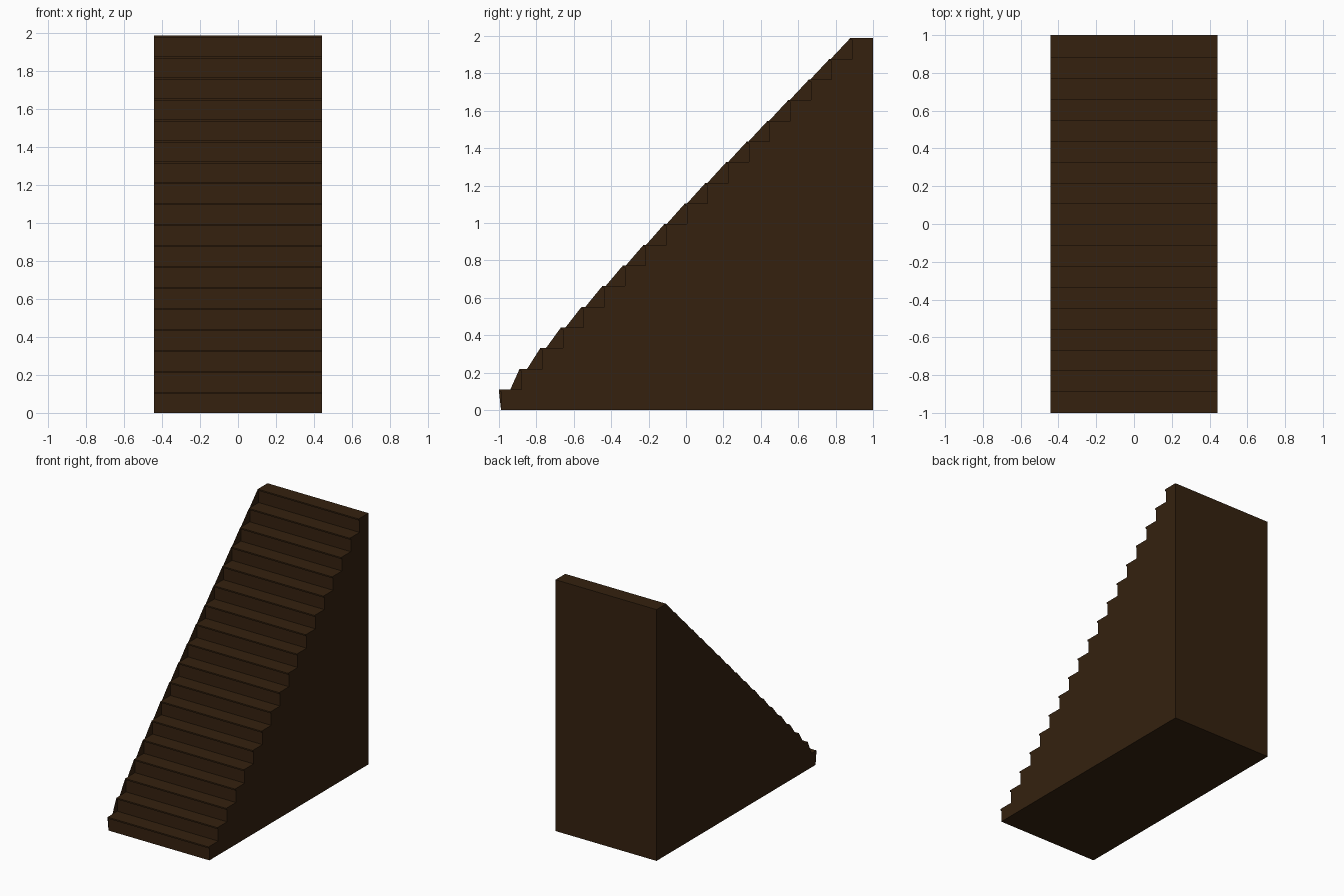
import bpy

if "Cube" in bpy.data.objects:
    bpy.data.objects.remove(bpy.data.objects["Cube"])

STEPS = 18
P = 2 / 18.1          # rise and going of one step
N = 0.1 * P           # overhang and thickness of the nosing
HW = 0.442            # half width

wood = bpy.data.materials.new("dark brown wood")
wood.diffuse_color = (0.035, 0.0155, 0.0048, 1)
wood.use_nodes = True
wood.node_tree.nodes["Principled BSDF"].inputs["Base Color"].default_value = wood.diffuse_color


def make(name, verts, faces):
    me = bpy.data.meshes.new(name)
    me.from_pydata(verts, [], faces)
    me.materials.append(wood)
    ob = bpy.data.objects.new(name, me)
    bpy.context.collection.objects.link(ob)
    return ob


# Stepped side profile: riser, nosing underside, nosing front, tread
profile = []
for k in range(STEPS):
    y, z = -1 + k * P, (k + 1) * P
    profile += [(y + N, k * P), (y + N, z - N), (y, z - N), (y, z)]
profile += [(1, STEPS * P), (1, 0)]

# Solid staircase: the profile extruded across the width
n = len(profile)
verts = [(x, y, z) for x in (HW, -HW) for y, z in profile]
faces = [tuple(reversed(range(n))), tuple(range(n, 2 * n))]
faces += [(i, (i + 1) % n, n + (i + 1) % n, n + i) for i in range(n)]
make("staircase", verts, faces)

# Flat left side web: its edges run from the front foot up to every nosing
foot = -1 + N
verts = [(foot, 0), (foot, P - N), (-1, P - N)]
faces = [(0, 1, 2)]
for k in range(1, STEPS):
    y, z, base = -1 + k * P, (k + 1) * P, k * P
    cut = foot + (y - foot) * base / z      # where the edge meets the tread below
    i = len(verts)
    verts += [(cut, base), (y + N, base), (y + N, z - N), (y, z - N), (y, z)]
    faces.append((i, i + 4, i + 3, i + 2, i + 1))
make("left_side_web", [(-HW, y, z) for y, z in verts], faces)
